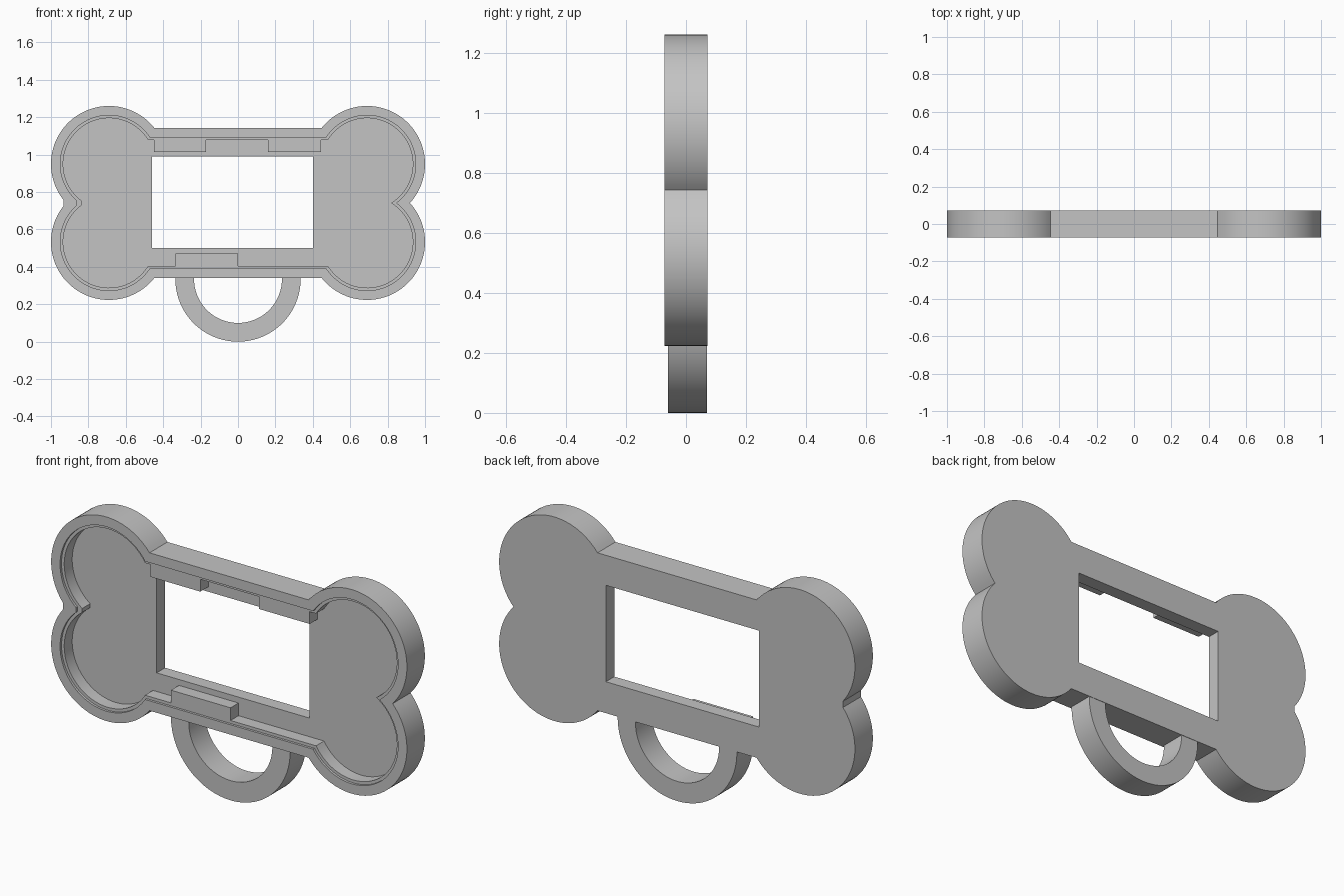
import bpy, bmesh, math

cube = bpy.data.objects.get("Cube")
if cube:
    bpy.data.objects.remove(cube, do_unlink=True)

grey = bpy.data.materials.new("light grey")
grey.use_nodes = True
colour = (0.55, 0.55, 0.55, 1)
grey.diffuse_color = colour
grey.node_tree.nodes["Principled BSDF"].inputs["Base Color"].default_value = colour

FRONT, LEDGE, FLOOR, BACK = -0.072, -0.06, 0.004, 0.072
MID_Z, LOBE_X, LOBE_Z, LOBE_R, BAR_Z = 0.7415, 0.69, 0.2085, 0.31, 0.401


def finish(bm, name):
    """Turn a bmesh into a shaded object in the scene."""
    bmesh.ops.recalc_face_normals(bm, faces=bm.faces[:])
    mesh = bpy.data.meshes.new(name)
    bm.to_mesh(mesh)
    bm.free()
    mesh.materials.append(grey)
    ob = bpy.data.objects.new(name, mesh)
    bpy.context.collection.objects.link(ob)
    bpy.ops.object.select_all(action='DESELECT')
    ob.select_set(True)
    bpy.context.view_layer.objects.active = ob
    bpy.ops.object.shade_smooth_by_angle(angle=math.radians(30))
    return ob


def bone(inset, steps=48):
    """Bone outline in x and z, moved inward by inset."""
    r, bar = LOBE_R - inset, BAR_Z - inset
    start = -math.asin(LOBE_Z / r)
    end = math.pi - math.asin((bar - LOBE_Z) / r)
    angles = [start + (end - start) * i / steps for i in range(steps + 1)]
    arc = [(LOBE_X + r * math.cos(a), LOBE_Z + r * math.sin(a)) for a in angles]
    half = arc + [(-x, z) for x, z in reversed(arc[1:])]
    half += [(-x, -z) for x, z in arc[:1] + arc[1:]][1:]
    half += [(x, -z) for x, z in reversed(arc[1:])]
    return [(x, MID_Z + z) for x, z in half]


def add_loop(bm, points, y):
    verts = [bm.verts.new((x, y, z)) for x, z in points]
    return verts


def bridge(bm, a, b):
    n = len(a)
    for i in range(n):
        j = (i + 1) % n
        bm.faces.new((a[i], a[j], b[j], b[i]))


def fill_between(bm, outer, inner):
    """Flat face with a hole."""
    edges = []
    for loop in (outer, inner):
        for a, b in zip(loop, loop[1:] + loop[:1]):
            edges.append(bm.edges.get((a, b)) or bm.edges.new((a, b)))
    bmesh.ops.triangle_fill(bm, edges=edges, use_beauty=True, normal=(0, 1, 0))


def box(name, x0, x1, y0, y1, z0, z1):
    bm = bmesh.new()
    corners = [(x0, z0), (x1, z0), (x1, z1), (x0, z1)]
    a, b = add_loop(bm, corners, y0), add_loop(bm, corners, y1)
    bridge(bm, a, b)
    bm.faces.new(a)
    bm.faces.new(b)
    return finish(bm, name)


# Bone shaped tray: outer wall, rim, shallow ledge, inner wall
bm = bmesh.new()
sections = [(0, BACK), (0, FRONT), (0.05, FRONT), (0.05, LEDGE), (0.065, LEDGE), (0.065, FLOOR)]
loops = [add_loop(bm, bone(inset), y) for inset, y in sections]
for a, b in zip(loops, loops[1:]):
    bridge(bm, a, b)

# Window through the floor
window = [(-0.46, 0.5), (0.4, 0.5), (0.4, 0.99), (-0.46, 0.99)]
win_floor, win_back = add_loop(bm, window, FLOOR), add_loop(bm, window, BACK)
bridge(bm, win_floor, win_back)
fill_between(bm, loops[-1], win_floor)
fill_between(bm, loops[0], win_back)
finish(bm, "bone_tray")

# Retaining blocks inside the tray, level with the ledge
inner_top, inner_bottom = MID_Z + BAR_Z - 0.065, MID_Z - BAR_Z + 0.065
box("upper_right_block", -0.45, -0.17, LEDGE, FLOOR, 1.015, inner_top)
box("upper_left_block", 0.16, 0.445, LEDGE, FLOOR, 1.015, inner_top)
box("lower_block", -0.335, 0.0, LEDGE, FLOOR, inner_bottom, 0.47)

# Hanging loop: half ring whose ends run into the lower bar
bm = bmesh.new()
top, centre, steps = 0.345, 0.335, 64
profile = []
for radius, order in ((0.335, 1), (0.235, -1)):
    arc = [(radius * math.cos(math.pi + math.pi * i / steps),
            centre + radius * math.sin(math.pi + math.pi * i / steps)) for i in range(steps + 1)]
    arc = [(-radius, top)] + arc + [(radius, top)]
    profile += arc[::order]
front, back = add_loop(bm, profile, LEDGE), add_loop(bm, profile, 0.07)
bridge(bm, front, back)
n = len(profile)
for loop in (front, back):
    for i in range(n // 2 - 1):
        bm.faces.new((loop[i], loop[i + 1], loop[n - 2 - i], loop[n - 1 - i]))
finish(bm, "hanging_loop")
